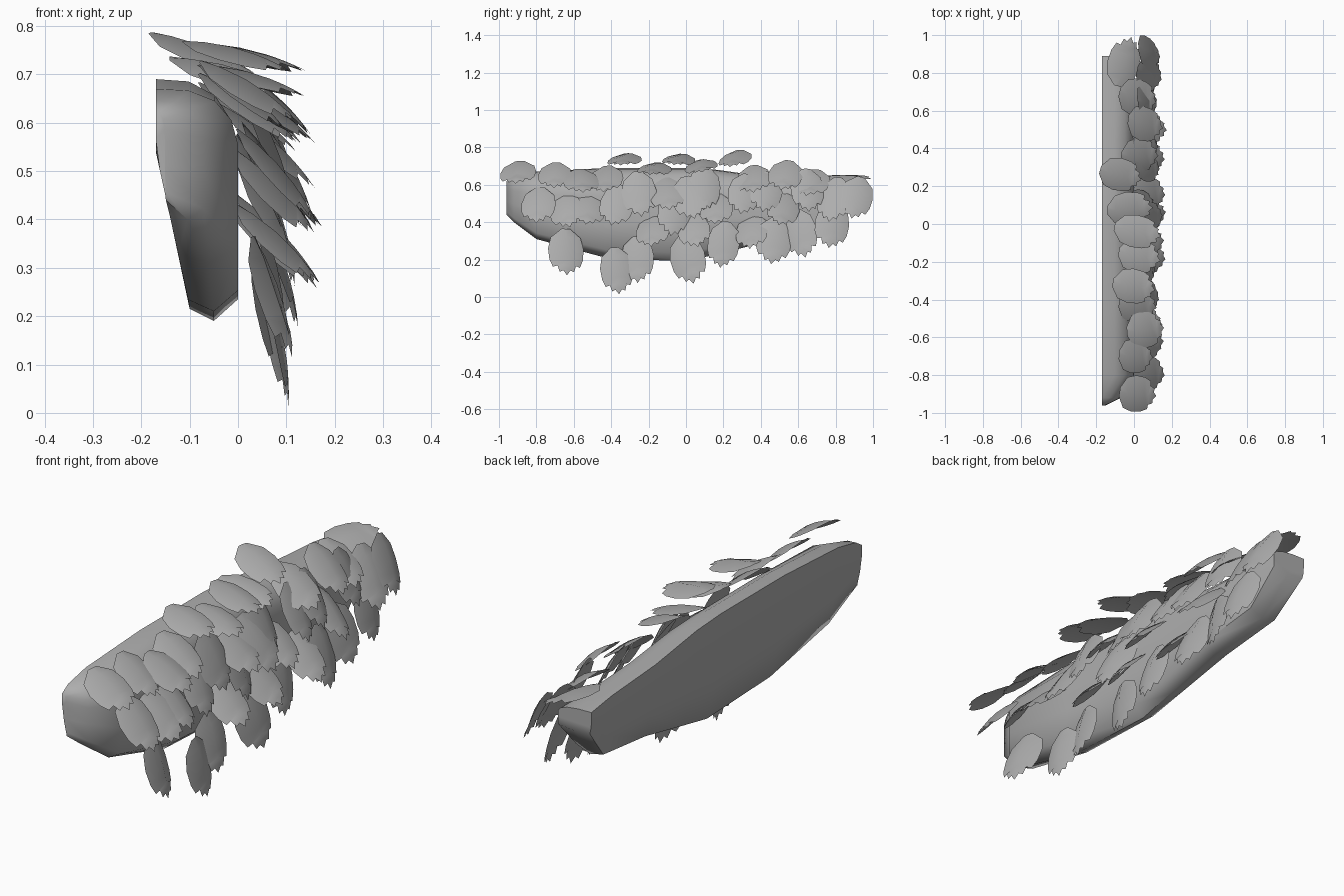
import bpy
import random
from math import radians
from mathutils import Matrix, Vector

random.seed(7)
cube = bpy.data.objects.get("Cube")
if cube:
    bpy.data.objects.remove(cube, do_unlink=True)

grey = bpy.data.materials.new("plain grey")
grey.use_nodes = True
colour = (0.42, 0.42, 0.42, 1)
grey.diffuse_color = colour
grey.node_tree.nodes["Principled BSDF"].inputs["Base Color"].default_value = colour


def make_object(name, verts, faces, angle):
    mesh = bpy.data.meshes.new(name)
    mesh.from_pydata(verts, [], faces)
    mesh.materials.append(grey)
    obj = bpy.data.objects.new(name, mesh)
    bpy.context.collection.objects.link(obj)
    bpy.ops.object.select_all(action="DESELECT")
    obj.select_set(True)
    bpy.context.view_layer.objects.active = obj
    bpy.ops.object.shade_smooth_by_angle(angle=radians(angle))


# Body: half-round shell with a flat back, lofted along its length
def back_x(z):
    return -0.17 + 0.07 * min(1, max(0, (0.54 - z) / 0.32))


# station: y, top z, bottom z, outer x
stations = [
    (-0.96, 0.62, 0.44, -0.15), (-0.92, 0.645, 0.40, -0.07),
    (-0.8, 0.67, 0.31, 0), (-0.43, 0.69, 0.21, 0), (0, 0.69, 0.19, 0),
    (0.17, 0.68, 0.23, 0), (0.45, 0.64, 0.30, 0), (0.75, 0.62, 0.34, 0),
    (0.89, 0.60, 0.50, -0.01),
]
# profile: share of the depth, share of the height
profile = [(0, 1), (0.4, 0.99), (0.72, 0.93), (0.92, 0.82), (1, 0.68),
           (1, 0.4), (1, 0.09), (0.5, 0), (0, 0.05), (0, 0.35), (0, 0.7)]

verts, faces = [], []
n = len(profile)
for y, top, bottom, outer in stations:
    for depth, height in profile:
        z = bottom + (top - bottom) * height
        inner = back_x(z)
        verts.append((inner + (outer - inner) * depth, y, z))
for s in range(len(stations) - 1):
    for i in range(n):
        a, b = s * n + i, s * n + (i + 1) % n
        faces.append((a, a + n, b + n, b))
faces.append(tuple(range(n)))
faces.append(tuple(reversed(range(len(verts) - n, len(verts)))))
make_object("body_shell", verts, faces, 60)

# Leaf: domed blade with a coarse ragged tip, outline as (along, across)
outline = [(0, 0.12), (0.18, 0.42), (0.42, 0.5), (0.66, 0.47),
           (0.82, 0.38), (0.8, 0.26), (0.93, 0.2), (0.9, 0.1)]
spine = [0, 0.18, 0.42, 0.64, 0.74, 0.8, 0.86, 0.9]


def make_leaf(name, centre, pitch, spin, roll, length, width):
    turn = (Matrix.Rotation(radians(pitch), 3, "Y")
            @ Matrix.Rotation(radians(spin), 3, "Z")
            @ Matrix.Rotation(radians(roll), 3, "X"))

    def place(u, v):
        lift = 0.15 * (1 - (2 * v) ** 2) - 0.35 * (u - 0.5) ** 2
        return Vector(centre) + turn @ Vector(
            ((u - 0.5) * length, v * width, lift * width - 0.01))

    pts = [place(u, 0) for u in spine]
    pts += [place(u, -v) for u, v in outline]
    pts += [place(u, v) for u, v in outline]
    pts.append(place(1, 0))
    k, tip = len(spine), len(pts) - 1
    polys = []
    for i in range(k - 1):
        polys.append((i, k + i, k + i + 1, i + 1))
        polys.append((i + 1, 2 * k + i + 1, 2 * k + i, i))
    polys += [(k - 1, 2 * k - 1, tip), (tip, tip - 1, k - 1)]
    make_object(name, pts, polys, 60)


# Leaf rows: pitch, length, width, then (x, y, z) of each leaf
rows = {
    "crown_leaf": (18, 0.25, 0.18, [
        (0, -0.33, 0.735), (0.03, -0.17, 0.685), (0.02, -0.04, 0.735),
        (-0.02, 0.08, 0.70), (-0.07, 0.26, 0.74)]),
    "upper_leaf": (36, 0.24, 0.19, [
        (0.02, -0.9, 0.665), (0.01, -0.7, 0.65), (0.06, -0.56, 0.62),
        (0.02, -0.43, 0.63), (0.03, 0.36, 0.63), (0.06, 0.53, 0.65),
        (0.02, 0.67, 0.61)]),
    "spread_leaf": (46, 0.25, 0.18, [
        (0.08, -0.79, 0.49), (0.07, -0.64, 0.46), (0.06, -0.1, 0.55),
        (0.08, 0.16, 0.47), (0.08, 0.52, 0.47), (0.08, -0.18, 0.35),
        (0.08, 0.04, 0.36), (0.07, 0.35, 0.35), (0.06, -0.52, 0.47)]),
    "middle_leaf": (63, 0.26, 0.18, [
        (0.07, -0.37, 0.49), (0.06, -0.25, 0.55), (0.08, 0.02, 0.53),
        (0.05, 0.1, 0.58), (0.07, 0.31, 0.55), (0.06, 0.43, 0.56),
        (0.07, 0.65, 0.57), (0.08, 0.79, 0.52), (0.08, 0.91, 0.53),
        (0.05, -0.06, 0.45)]),
    "hanging_leaf": (76, 0.26, 0.18, [
        (0.07, -0.64, 0.24), (0.08, -0.37, 0.14), (0.06, -0.26, 0.2),
        (0.07, 0.01, 0.2), (0.07, 0.2, 0.28), (0.08, 0.47, 0.3),
        (0.07, 0.61, 0.34), (0.08, 0.78, 0.38)]),
}
vary = random.uniform
for name, (pitch, length, width, spots) in rows.items():
    for i, centre in enumerate(spots):
        make_leaf(f"{name}_{i + 1}", centre,
                  pitch + vary(-5, 5), vary(-14, 14), vary(-12, 12),
                  length * vary(0.94, 1.06), width * vary(0.95, 1.08))

# Leaf lying along the rear end
make_leaf("rear_leaf", (-0.05, 0.86, 0.635), 8, 75, 10, 0.27, 0.18)
